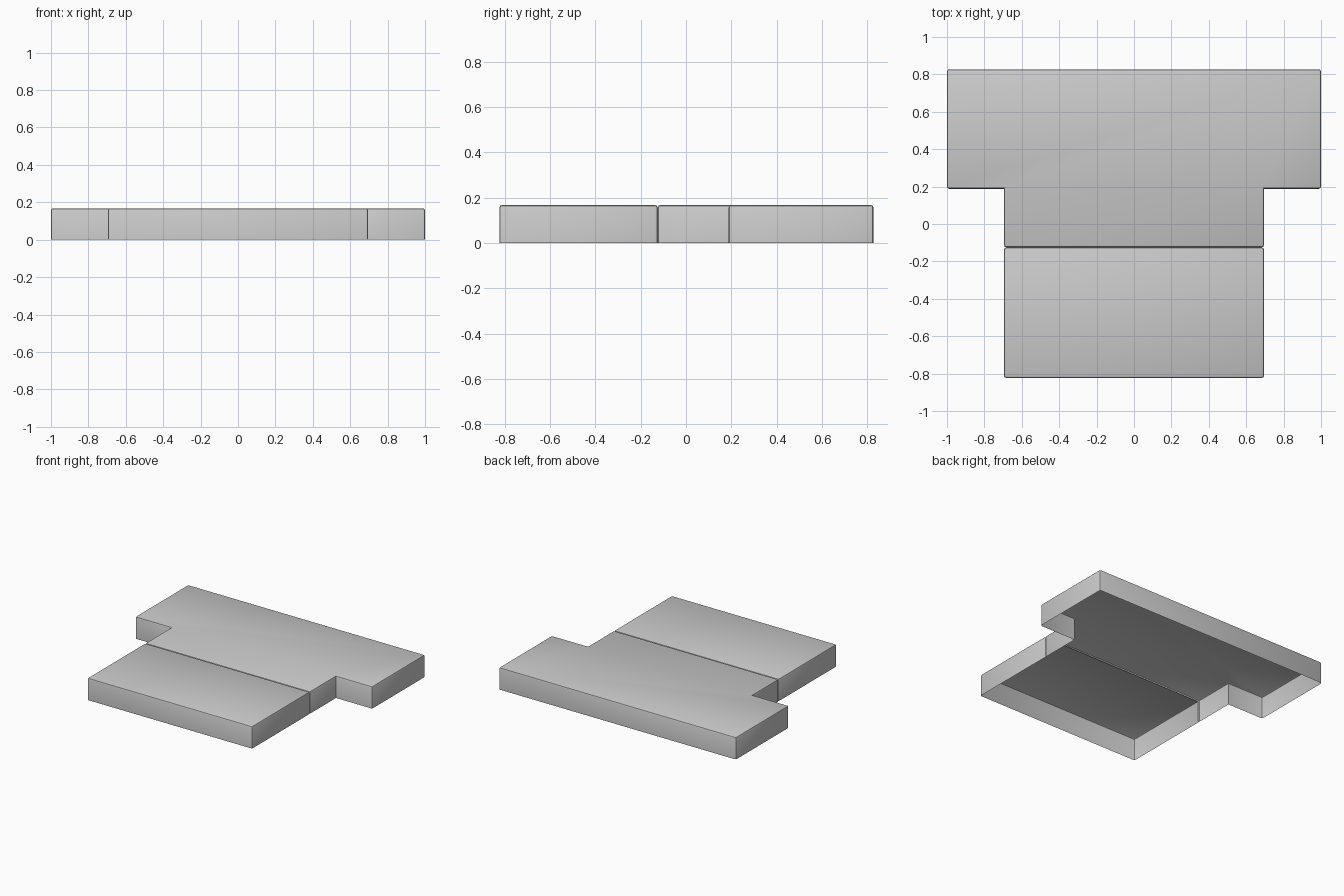
import bpy, bmesh

if "Cube" in bpy.data.objects:
    bpy.data.objects.remove(bpy.data.objects["Cube"])

H = 0.168       # slab height
R = 0.012       # soft edge radius
SEAM = -0.125   # y of the joint between the two panels


def shell(name, outline):
    """Extruded outline with soft edges, open underneath and at the seam."""
    bm = bmesh.new()
    base = bm.faces.new([bm.verts.new((x, y, 0)) for x, y in outline])
    ext = bmesh.ops.extrude_face_region(bm, geom=[base], use_keep_orig=True)
    for v in ext["geom"]:
        if isinstance(v, bmesh.types.BMVert):
            v.co.z = H
    bmesh.ops.recalc_face_normals(bm, faces=bm.faces)

    # Soften the top rim and the outer upright corners
    edges = []
    for e in bm.edges:
        zs = [v.co.z for v in e.verts]
        if min(zs) > H / 2 or (max(zs) > H / 2 and e.is_convex):
            edges.append(e)
    bmesh.ops.bevel(bm, geom=edges, offset=R, segments=2, profile=0.5,
                    affect='EDGES', clamp_overlap=True)

    # Open the underside and the joint
    bm.normal_update()
    gone = [f for f in bm.faces
            if all(v.co.z < 1e-5 for v in f.verts)
            or all(abs(v.co.y - SEAM) < 1e-5 for v in f.verts)]
    bmesh.ops.delete(bm, geom=gone, context='FACES')

    me = bpy.data.meshes.new(name)
    bm.to_mesh(me)
    bm.free()
    ob = bpy.data.objects.new(name, me)
    bpy.context.collection.objects.link(ob)
    bpy.context.view_layer.objects.active = ob
    bpy.ops.object.select_all(action='DESELECT')
    ob.select_set(True)
    bpy.ops.object.shade_smooth_by_angle()
    return ob


# Rectangular front panel
shell("front_panel", [(-0.695, -0.823), (0.695, -0.823),
                      (0.695, SEAM), (-0.695, SEAM)])

# T-shaped back panel with side wings
half = [(0.695, SEAM), (0.695, 0.188), (1.0, 0.188), (1.0, 0.827)]
shell("back_panel", half + [(-x, y) for x, y in reversed(half)])
